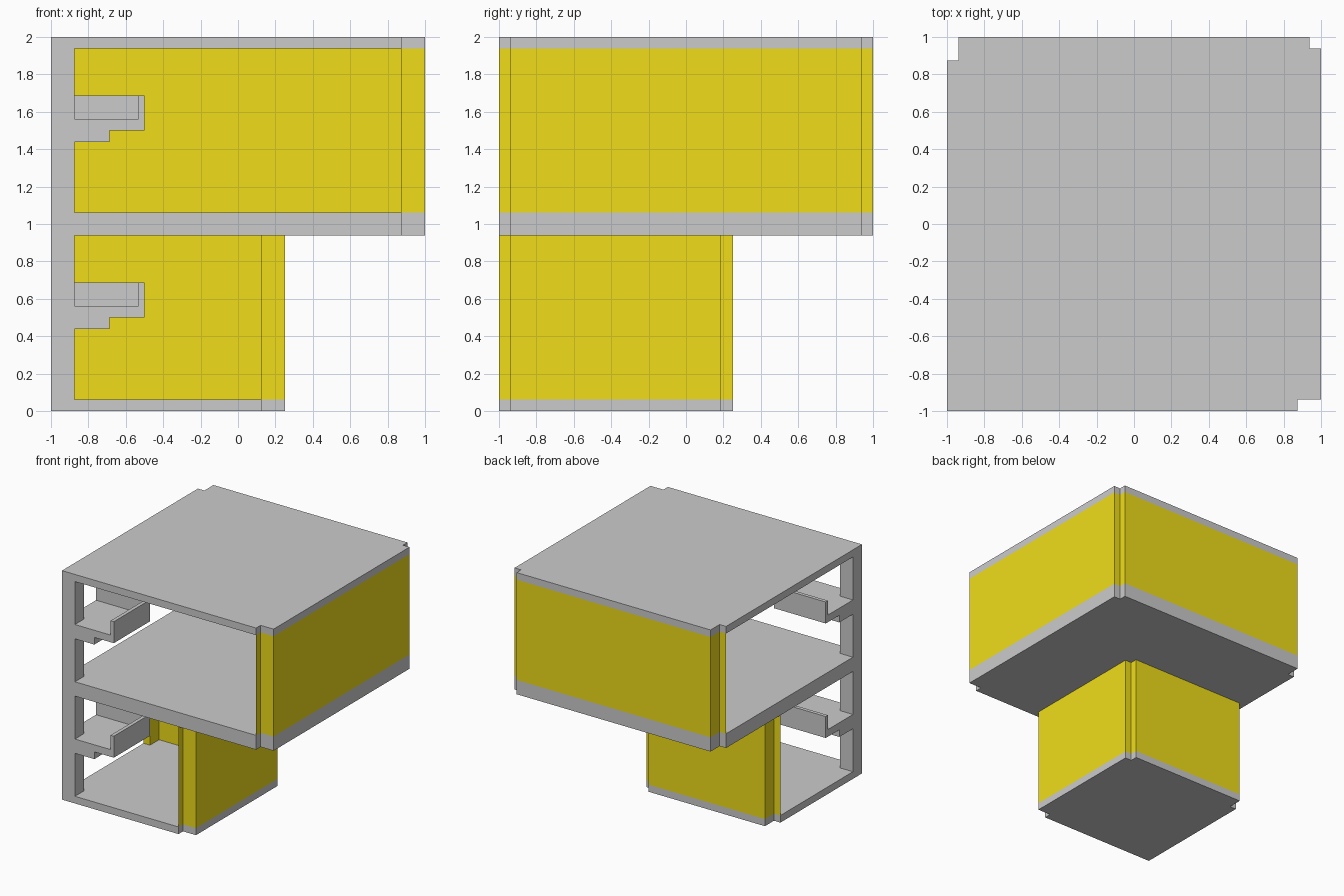
import bpy, bmesh

if "Cube" in bpy.data.objects:
    bpy.data.objects.remove(bpy.data.objects["Cube"])

STEP = 0.0625   # base module: thin slab thickness and notch size
POST = 0.125    # post width
STOREY = 1.0


def mirrored(half):
    """Complete a path by reflecting it across the diagonal x = y."""
    other = [(y, x) for x, y in reversed(half)]
    return half + (other[1:] if half[-1] == other[0] else other)


def add_walls(bm, path, z0, z1, closed):
    """Raise a plan path into upright faces; closed paths are capped."""
    low = [bm.verts.new((x, y, z0)) for x, y in path]
    high = [bm.verts.new((x, y, z1)) for x, y in path]
    n = len(path)
    for i in range(n if closed else n - 1):
        j = (i + 1) % n
        bm.faces.new((low[i], low[j], high[j], high[i]))
    if closed:
        bm.faces.new(high)
        bm.faces.new(low[::-1])


def build(name, layers, closed=True, material=None):
    """Make one flat-shaded object from (path, z0, z1) layers."""
    bm = bmesh.new()
    for path, z0, z1 in layers:
        add_walls(bm, path, z0, z1, closed)
    mesh = bpy.data.meshes.new(name)
    bm.to_mesh(mesh)
    bm.free()
    if material:
        mesh.materials.append(material)
    obj = bpy.data.objects.new(name, mesh)
    bpy.context.collection.objects.link(obj)
    return obj


def wall_path(edge):
    """Outer wall line with stepped ends and a notched corner."""
    return mirrored([(edge - POST, -1), (edge - POST, -1 + STEP), (edge, -1 + STEP),
                     (edge, edge - STEP), (edge - STEP, edge - STEP)])


def corner_plate(edge):
    """Square plate in the open corner, cut out around the post."""
    inner = -1 + POST
    return mirrored([(inner, -1), (edge, -1), (edge, edge)]) + [(inner, inner)]


yellow = bpy.data.materials.new("yellow_wall")
yellow.diffuse_color = (0.87, 0.72, 0.01, 1)
yellow.use_nodes = True
yellow.node_tree.nodes["Principled BSDF"].inputs["Base Color"].default_value = yellow.diffuse_color

lower, upper = wall_path(0.25), wall_path(1.0)

# Floor and roof slabs
build("ground_slab", [(lower + [(-1, -1)], 0, STEP)])
build("middle_slab", [(upper + [(-1, -1)], STOREY - STEP, STOREY + STEP)])
build("roof_slab", [(upper + [(-1, -1)], 2 * STOREY - STEP, 2 * STOREY)])

post = [(-1, -1), (-1 + POST, -1), (-1 + POST, -1 + POST), (-1, -1 + POST)]
bracket, deck = corner_plate(-0.6875), corner_plate(-0.5)
rail = mirrored([(-0.5, -1), (-0.5, -0.5)]) + [(-1, -0.53125), (-0.53125, -0.53125), (-0.53125, -1)]

for storey, path in (("lower", lower), ("upper", upper)):
    base = 0 if storey == "lower" else STOREY
    z0, z1 = base + STEP, base + STOREY - STEP
    # Thin outer wall and corner post between slabs
    build(storey + "_wall", [(path, z0, z1)], closed=False, material=yellow)
    build(storey + "_post", [(post, z0, z1)])
    # Corner ledge: bracket, deck and L-shaped parapet
    build(storey + "_ledge", [(bracket, base + 0.4375, base + 0.5),
                              (deck, base + 0.5, base + 0.5625),
                              (rail, base + 0.5625, base + 0.6875)])
